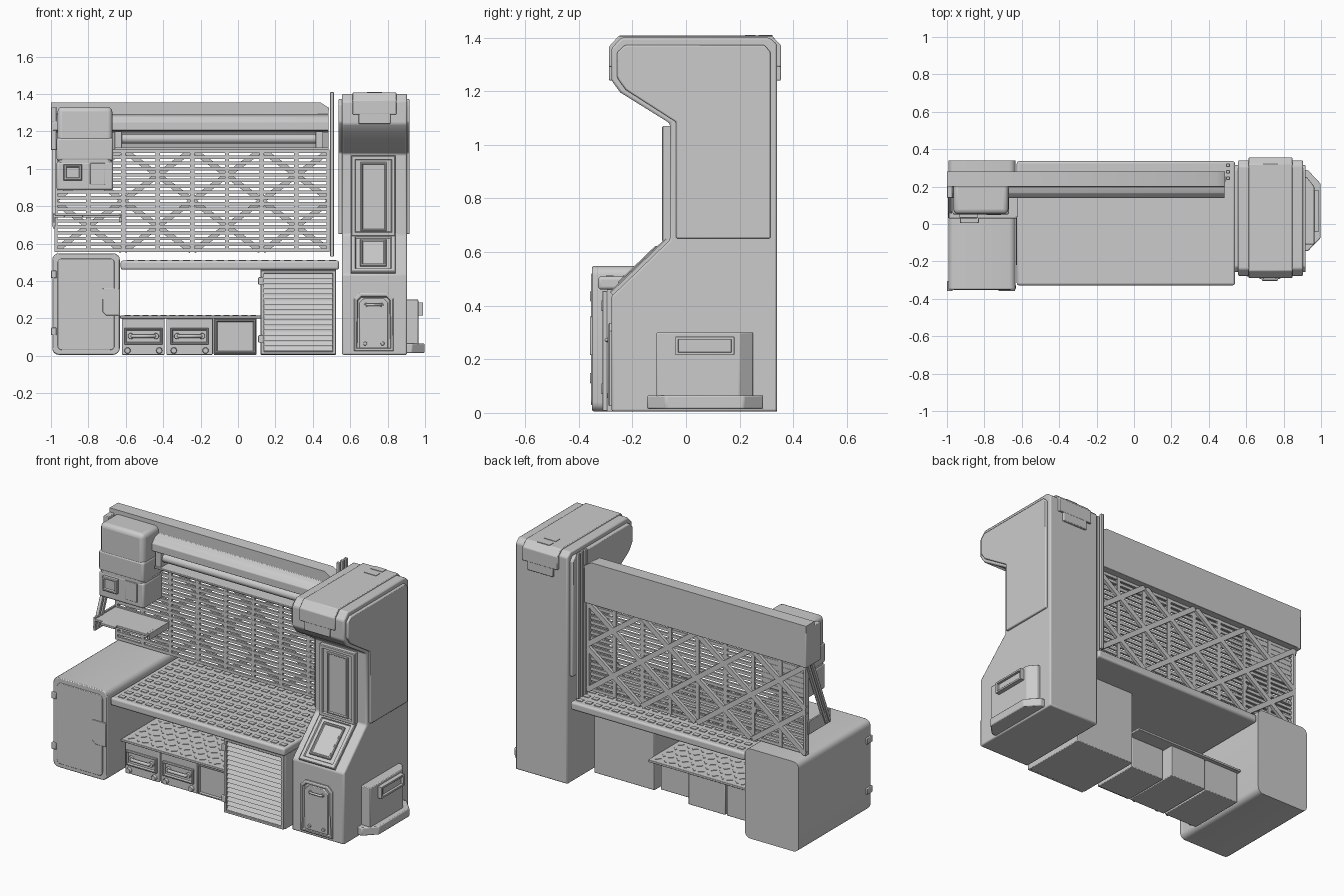
import bpy, bmesh, math
from mathutils import Vector, Matrix

if "Cube" in bpy.data.objects:
    bpy.data.objects.remove(bpy.data.objects["Cube"])


def finish(name, bm, bevel=0, seg=2):
    bmesh.ops.recalc_face_normals(bm, faces=bm.faces)
    me = bpy.data.meshes.new(name)
    bm.to_mesh(me)
    bm.free()
    ob = bpy.data.objects.new(name, me)
    bpy.context.collection.objects.link(ob)
    if bevel:
        m = ob.modifiers.new("bevel", 'BEVEL')
        m.width, m.segments, m.limit_method = bevel, seg, 'ANGLE'
    return ob


def add_box(bm, x, y, z):
    mat = Matrix.Translation(((x[0] + x[1]) / 2, (y[0] + y[1]) / 2, (z[0] + z[1]) / 2))
    mat = mat @ Matrix.Diagonal((x[1] - x[0], y[1] - y[0], z[1] - z[0], 1))
    return bmesh.ops.create_cube(bm, size=1, matrix=mat)['verts']


def boxes(name, items, bevel=0, seg=2):
    bm = bmesh.new()
    for x, y, z in items:
        add_box(bm, x, y, z)
    return finish(name, bm, bevel, seg)


def box(name, x, y, z, bevel=0, seg=2):
    return boxes(name, [(x, y, z)], bevel, seg)


def prism(name, pts, axis, a, b, bevel=0, seg=2):
    """Extrude a 2D outline along an axis: x (y,z points), y (x,z) or z (x,y)."""
    put = {'x': lambda p, t: (t, p[0], p[1]), 'y': lambda p, t: (p[0], t, p[1]),
           'z': lambda p, t: (p[0], p[1], t)}[axis]
    bm = bmesh.new()
    lo = [bm.verts.new(put(p, a)) for p in pts]
    hi = [bm.verts.new(put(p, b)) for p in pts]
    bm.faces.new(lo)
    bm.faces.new(hi)
    for i in range(len(pts)):
        j = (i + 1) % len(pts)
        bm.faces.new((lo[i], lo[j], hi[j], hi[i]))
    return finish(name, bm, bevel, seg)


def framed(name, x, z, y, depth, border, recess, corner=0.0, mat=None):
    """Raised panel facing -y from plane y, with an inset recessed centre."""
    c = corner
    pts = [(x[0], z[0]), (x[1], z[0]), (x[1], z[1] - c), (x[1] - c, z[1]),
           (x[0] + c, z[1]), (x[0], z[1] - c)] if c else \
          [(x[0], z[0]), (x[1], z[0]), (x[1], z[1]), (x[0], z[1])]
    ob = prism(name, pts, 'y', y, y - depth)
    bm = bmesh.new()
    bm.from_mesh(ob.data)
    f = min(bm.faces, key=lambda f: f.calc_center_median().y)
    bmesh.ops.inset_region(bm, faces=[f], thickness=0.006, depth=0.004)
    bmesh.ops.inset_region(bm, faces=[f], thickness=border)
    bmesh.ops.inset_region(bm, faces=[f], thickness=0.006, depth=-recess)
    bm.to_mesh(ob.data)
    bm.free()
    if mat:
        ob.matrix_world = mat
    return ob


def tube(name, pts, r):
    cu = bpy.data.curves.new(name, 'CURVE')
    cu.dimensions, cu.bevel_depth, cu.bevel_resolution, cu.use_fill_caps = '3D', r, 2, True
    s = cu.splines.new('POLY')
    s.points.add(len(pts) - 1)
    for p, co in zip(s.points, pts):
        p.co = (*co, 1)
    ob = bpy.data.objects.new(name, cu)
    bpy.context.collection.objects.link(ob)


def knobs(name, centres, r, d):
    bm = bmesh.new()
    for c in centres:
        m = Matrix.Translation(c) @ Matrix.Rotation(math.pi / 2, 4, 'X')
        bmesh.ops.create_cone(bm, cap_ends=True, segments=12, radius1=r, radius2=r * .8, depth=d, matrix=m)
    return finish(name, bm)


# tower body, side panels and the cap wrapped over its head
tower = [(-.278, .005), (-.278, .435), (-.06, .645), (-.06, 1.08), (-.245, 1.195), (-.278, 1.24),
         (-.278, 1.36), (-.24, 1.4), (.31, 1.4), (.34, 1.375), (.34, .005)]
prism("tower_body", tower, 'x', .556, .904, .008)
side = [(-.037, .65), (-.037, 1.085), (-.225, 1.205), (-.257, 1.25), (-.257, 1.345), (-.228, 1.372),
        (.292, 1.372), (.315, 1.347), (.315, .65)]
prism("tower_side_panels", side, 'x', .536, .918, .006)
cap = [(-.2, 1.3), (-.288, 1.29), (-.288, 1.365), (-.25, 1.407), (.32, 1.407), (.355, 1.37), (.355, 1.29), (.3, 1.3)]
prism("tower_head_cap", cap, 'x', .612, .848, .004)
boxes("tower_cap_tongues", [((.645, .815), (-.287, -.2), (1.24, 1.31)), ((.645, .815), (.3, .354), (1.24, 1.31))], .004)
boxes("tower_cap_vents", [((.69, .77), (y, y + .04), (1.4, 1.41)) for y in (.22, .28)])

# tower front panels
framed("tower_upper_panel", (.605, .842), (.64, 1.07), -.055, .03, .022, .01)
framed("tower_upper_screen", (.655, .795), (.665, 1.035), -.07, .014, .006, .006)
ang = math.atan2(.218, .21)
slope = Matrix.Translation((.723, -.169, .54)) @ Matrix.Rotation(-ang, 4, 'X')
framed("tower_slope_panel", (-.12, .12), (-.145, .145), 0, .012, .026, .008, 0, slope)
framed("tower_slope_screen", (-.07, .07), (-.1, .1), 0, .018, .008, .006, 0, slope)
framed("tower_lower_panel", (.62, .832), (.025, .335), -.272, .014, .012, .012, .03)
prism("tower_hatch", [(.65, .04), (.802, .04), (.802, .285), (.775, .31), (.677, .31), (.65, .285)], 'y', -.27, -.286, .004)
tube("tower_hatch_handle", [(.685, -.283, .272), (.69, -.298, .272), (.762, -.298, .272), (.767, -.283, .272)], .007)
knobs("tower_hatch_bolts", [(.68, -.288, .065), (.773, -.288, .065), (.685, -.288, .272), (.767, -.288, .272)], .011, .01)

# bin on the right side of the tower
step = [(.895, -.145), (.93, -.145), (.998, -.075), (.998, .215), (.93, .288), (.895, .288)]
prism("side_bin_base", step, 'z', .015, .065, .006)
body = [(.895, -.11), (.964, -.11), (.964, .2), (.925, .25), (.895, .25)]
prism("side_bin_body", body, 'z', .05, .3, .004)
boxes("side_bin_handle", [((.955, .99), (-.04, .18), (z, z + .012)) for z in (.215, .273)] +
      [((.955, .99), (y, y + .012), (.215, .285)) for y in (-.04, .168)] +
      [((.955, .975), (-.04, .18), (.215, .285))], .002)


# left cabinet with a rounded door
def rrect(x, z, r, n=4):
    out = []
    for i, (cx, cz) in enumerate([(x[1] - r, z[1] - r), (x[0] + r, z[1] - r), (x[0] + r, z[0] + r), (x[1] - r, z[0] + r)]):
        for k in range(n + 1):
            a = math.pi / 2 * (i + k / n)
            out.append((cx + r * math.cos(a), cz + r * math.sin(a)))
    return out


prism("left_cabinet", rrect((-.993, -.633), (.005, .548), .035), 'y', -.335, .34)
prism("left_door", rrect((-.993, -.632), (.006, .548), .035), 'y', -.325, -.35, .005)
prism("left_door_face", rrect((-.965, -.66), (.03, .52), .025), 'y', -.34, -.354, .003)
prism("left_door_grip", [(-.635, .215), (-.635, .36), (-.725, .36), (-.725, .235), (-.705, .215)], 'y', -.33, -.358, .003)
boxes("left_door_hinges", [((-1, -.97), (-.358, -.305), (z, z + .04)) for z in (.11, .415)], .004)

# worktop with low studs
box("worktop", (-.627, .54), (-.328, .336), (.46, .509), .012, 3)
bm = bmesh.new()
for i in range(19):
    for j in range(10):
        x, y = -.575 + i * .06, -.285 + j * .064
        add_box(bm, (x - .019, x + .019), (y - .014, y + .014), (.505, .513))
finish("worktop_studs", bm)

# louvred cabinet on the right
box("louvre_cabinet", (.12, .525), (-.295, .13), (.005, .47), .004)
boxes("louvre_frame", [((.122, .14), (-.312, -.29), (.008, .455)), ((.505, .523), (-.312, -.29), (.008, .455)),
                       ((.122, .523), (-.312, -.29), (.44, .455)), ((.122, .523), (-.312, -.29), (.008, .022))], .003)
bm = bmesh.new()
for i in range(15):
    z = .026 + i * .0277
    vs = add_box(bm, (.14, .505), (-.308, -.29), (z, z + .022))
    for v in vs:
        if v.co.z > z + .01 and v.co.y < -.3:
            v.co.y += .014
finish("louvre_slats", bm)
boxes("louvre_hinges", [((.108, .135), (-.316, -.29), (z, z + .04)) for z in (.07, .38)], .004)

# low shelf, tread pattern and drawers, set back under the worktop
box("low_shelf", (-.63, .122), (-.22, .19), (.2, .214), .003)
bm = bmesh.new()
for i in range(15):
    for j in range(7):
        m = Matrix.Translation((-.59 + i * .048, -.18 + j * .055, .212)) @ Matrix.Rotation((-1) ** (i + j) * math.pi / 4, 4, 'Z')
        bmesh.ops.create_cube(bm, size=1, matrix=m @ Matrix.Diagonal((.034, .01, .01, 1)))
finish("low_shelf_tread", bm)
F = -.195
for n, (x0, x1, back) in enumerate([(-.62, -.392, .17), (-.382, -.135, .17), (-.13, .1, .1)]):
    box(f"drawer_{n}", (x0, x1), (F, back), (.005, .2), .004)
    if n == 2:
        framed("drawer_2_panel", (x0 + .005, x1 - .005), (.012, .195), F, .01, .008, .01)
        continue
    c = (x0 + x1) / 2
    framed(f"drawer_{n}_panel", (c - .102, c + .102), (.06, .148), F, .01, .006, .01)
    tube(f"drawer_{n}_handle", [(c - .065, F, .105), (c - .055, F - .022, .105), (c + .055, F - .022, .105), (c + .065, F, .105)], .01)
    knobs(f"drawer_{n}_bolts", [(c + s, F - .005, z) for s, z in ((-.085, .028), (.085, .028), (-.067, .105), (.067, .105))], .018, .022)

# back lattice: slats, uprights and diagonal braces
X0, X1, Z0, Z1 = -.98, .488, .556, 1.102
bars = [((X0, X1), (.225, .237), (z, z + .018)) for z in (Z0 + i * (Z1 - Z0 - .018) / 17 for i in range(18))]
bars += [((x - .012, x + .012), (.226, .24), (Z0, Z1)) for x in (-.8 + i * .1853 for i in range(7))]
bars += [((x, x + .016), (.224, .255), (Z0, Z1)) for x in (X0, X1 - .016)]
boxes("lattice_bars", bars)
bm = bmesh.new()
for k in range(-2, 4):
    for s in (1, -1):
        xa = -.985 + k * .3706
        xb, za, zb = xa + .7412, (Z0 if s > 0 else Z1), (Z1 if s > 0 else Z0)
        a, b = max(xa, X0), min(xb, X1)
        if b - a < .05:
            continue
        h = lambda x: za + (zb - za) * (x - xa) / (xb - xa)
        p, q = Vector((a, .246, h(a))), Vector((b, .246, h(b)))
        d = q - p
        m = Matrix.Translation((p + q) / 2) @ Matrix.Rotation(-math.atan2(d.z, d.x), 4, 'Y')
        bmesh.ops.create_cube(bm, size=1, matrix=m @ Matrix.Diagonal((d.length - .016, .018, .03, 1)))
finish("lattice_braces", bm)
boxes("corner_poles", [((.493, .512), (y, y + .018), (.53, 1.41)) for y in (.235, .27, .305)], .003)

# overhead beam with visor and lamp
beam = [(.28, 1.102), (.28, 1.32), (.2, 1.32), (.2, 1.29), (.165, 1.28), (.138, 1.25), (.138, 1.205), (.2, 1.195), (.225, 1.102)]
prism("overhead_beam", beam, 'x', -.99, .485, .003)
prism("overhead_beam_top", [(-1, 1.31), (.487, 1.31), (.487, 1.325), (.44, 1.355), (-1, 1.355)], 'y', .2, .28)
boxes("lamp_housing", [((-.66, .485), (.14, .23), (1.102, 1.114)), ((-.66, -.62), (.15, .23), (1.11, 1.2)),
                       ((.415, .455), (.15, .23), (1.11, 1.2))], .003)
tube("lamp_tube", [(-.62, .185, 1.16), (.42, .185, 1.16)], .026)
box("beam_end_cap", (-1, -.97), (.14, .28), (1.1, 1.33), .004)

# dispenser at the upper left
box("dispenser", (-.965, -.672), (.053, .235), (.888, 1.33), .025, 3)
box("dispenser_band", (-.97, -.668), (.05, .235), (1.044, 1.165), .012, 3)
box("dispenser_lower", (-.97, -.668), (.052, .235), (.885, 1.038), .012, 3)
framed("dispenser_screen", (-.932, -.835), (.938, 1.022), .056, .022, .01, .008)
box("dispenser_keypad", (-.79, -.71), (.047, .07), (.915, 1.03), .003)

# small hanging shelf and its side struts
box("hanging_shelf", (-.985, -.625), (.03, .24), (.738, .752), .003)
boxes("hanging_shelf_edges", [((-.99, -.978), (.03, .24), (.68, .76)), ((-.637, -.62), (.04, .24), (.715, .755))], .002)
box("hanging_shelf_lip", (-.93, -.83), (.005, .035), (.738, .752), .003)
for y in (0, .035):
    prism("shelf_strut", [(.03 + y, .69), (.05 + y, .69), (.225 + y, 1.12), (.205 + y, 1.12)], 'x', -.995, -.975, .002)

# smooth the bevelled parts and keep the hard edges
bpy.ops.object.select_all(action='DESELECT')
for ob in bpy.data.objects:
    if ob.type == 'MESH':
        ob.select_set(True)
        bpy.context.view_layer.objects.active = ob
bpy.ops.object.shade_smooth_by_angle(angle=math.radians(35))
